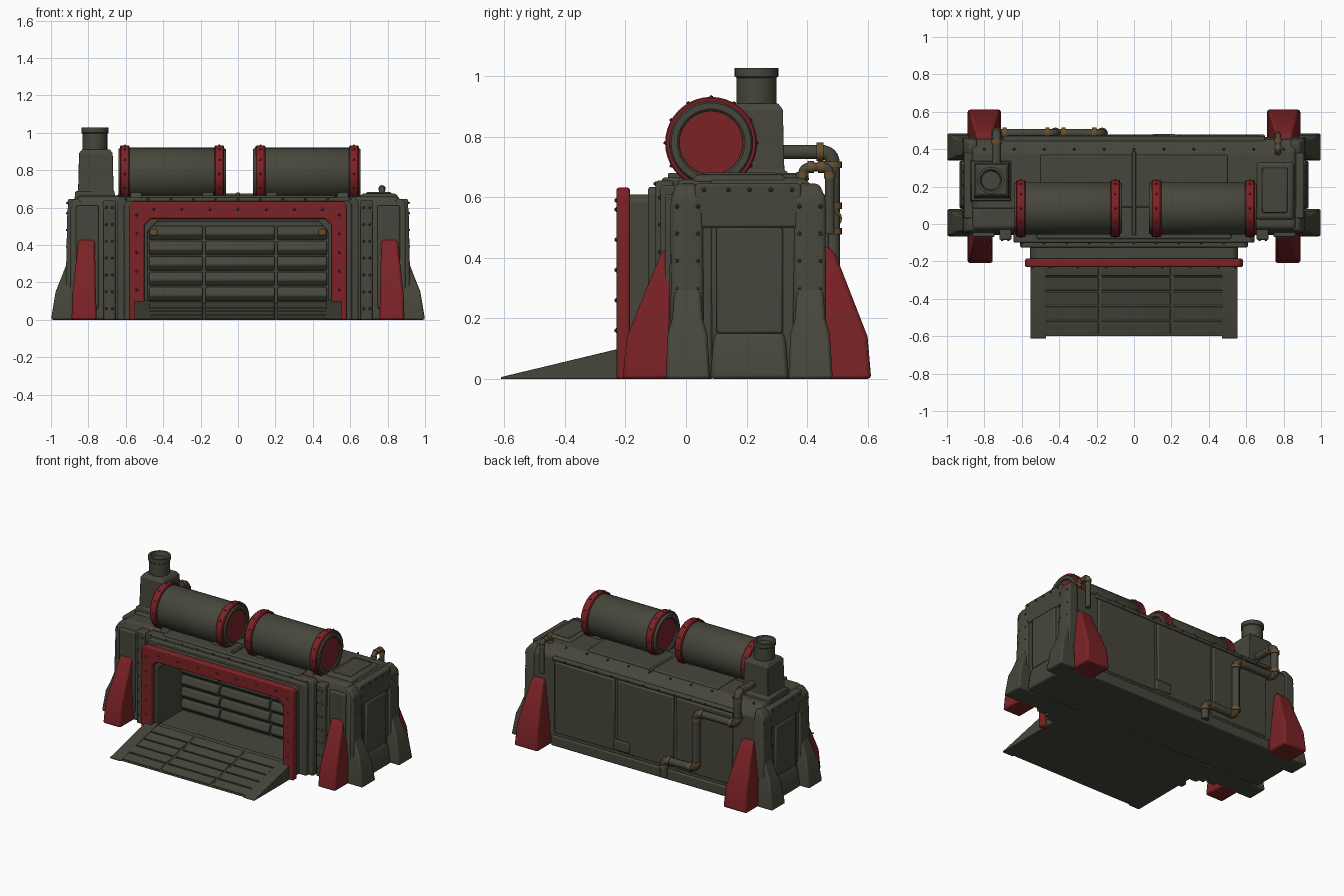
import bpy, bmesh, math
from mathutils import Vector, Matrix

if "Cube" in bpy.data.objects:
    bpy.data.objects.remove(bpy.data.objects["Cube"])

def material(name, col):
    m = bpy.data.materials.new(name)
    m.diffuse_color = (*col, 1)
    m.use_nodes = True
    m.node_tree.nodes["Principled BSDF"].inputs["Base Color"].default_value = m.diffuse_color
    return m

OLIVE = material("olive_metal", (0.062, 0.062, 0.045))
RED = material("red_paint", (0.2, 0.016, 0.019))
BRASS = material("brown_brass", (0.14, 0.08, 0.03))

def finish(name, bm, mat, bevel=0.0, smooth=True):
    bmesh.ops.recalc_face_normals(bm, faces=bm.faces)
    me = bpy.data.meshes.new(name)
    bm.to_mesh(me)
    bm.free()
    ob = bpy.data.objects.new(name, me)
    bpy.context.collection.objects.link(ob)
    me.materials.append(mat)
    if bevel:
        b = ob.modifiers.new("bevel", 'BEVEL')
        b.width, b.segments, b.limit_method = bevel, 2, 'ANGLE'
    if smooth:
        bpy.ops.object.select_all(action='DESELECT')
        ob.select_set(True)
        bpy.context.view_layer.objects.active = ob
        bpy.ops.object.shade_smooth_by_angle(angle=math.radians(35))
    return ob

def skin(bm, rings, caps=True):
    rows = [[bm.verts.new(p) for p in r] for r in rings]
    n = len(rows[0])
    for a, b in zip(rows, rows[1:]):
        for i in range(n):
            bm.faces.new((a[i], a[(i + 1) % n], b[(i + 1) % n], b[i]))
    if caps:
        bm.faces.new(rows[0])
        bm.faces.new(rows[-1])

def stack(name, rings, mat, bevel=0.012):
    """Loft of rectangles (z, x0, x1, y0, y1)."""
    bm = bmesh.new()
    skin(bm, [[(a, c, z), (b, c, z), (b, d, z), (a, d, z)] for z, a, b, c, d in rings])
    return finish(name, bm, mat, bevel)

def box(name, x0, x1, y0, y1, z0, z1, mat=OLIVE, bevel=0.008):
    return stack(name, [(z0, x0, x1, y0, y1), (z1, x0, x1, y0, y1)], mat, bevel)

def arch(name, ox, oz, ix, iz, ch, y0, y1, mat, bevel=0.008):
    """Gate-shaped outline with chamfered inner corners, extruded along y."""
    half = [(ix, 0), (ix, iz - ch), (ix - ch, iz)]
    out = [(-ox, 0), (-ox, oz - .02), (-ox + .02, oz), (ox - .02, oz), (ox, oz - .02), (ox, 0)]
    pts = out + half + [(-x, z) for x, z in reversed(half)]
    bm = bmesh.new()
    skin(bm, [[(x, y, z) for x, z in pts] for y in (y0, y1)])
    return finish(name, bm, mat, bevel)

def lathe(name, profile, origin, axis, mat, n=32):
    """Profile of (distance along axis, radius) spun about the axis."""
    rot = Vector((0, 0, 1)).rotation_difference(Vector(axis)).to_matrix()
    bm = bmesh.new()
    skin(bm, [[Vector(origin) + rot @ Vector((r * math.cos(t), r * math.sin(t), h))
               for t in (2 * math.pi * i / n for i in range(n))] for h, r in profile])
    return finish(name, bm, mat)

def pipe(name, pts, r):
    """Pipe with rounded elbows and brass collars beside each elbow."""
    pts = [Vector(p) for p in pts]
    path = [pts[0]]
    for a, b, c in zip(pts, pts[1:], pts[2:]):
        d0, d1 = (b - a).normalized(), (c - b).normalized()
        p, q = b - d0 * r * 1.7, b + d1 * r * 1.7
        for i in range(7):
            t = i / 6
            path.append(p * (1 - t) ** 2 + b * 2 * t * (1 - t) + q * t * t)
        for s, d in ((p, d0), (q, d1)):
            lathe(name + "_collar", [(-.011, r), (-.011, r * 1.22), (.011, r * 1.22), (.011, r)], s, d, BRASS, 16)
    path.append(pts[-1])
    cu = bpy.data.curves.new(name, 'CURVE')
    cu.dimensions, cu.bevel_depth, cu.bevel_resolution, cu.use_fill_caps = '3D', r, 3, True
    sp = cu.splines.new('POLY')
    sp.points.add(len(path) - 1)
    for k, p in zip(sp.points, path):
        k.co = (*p, 1)
    ob = bpy.data.objects.new(name, cu)
    bpy.context.collection.objects.link(ob)
    cu.materials.append(OLIVE)
    bpy.ops.object.select_all(action='DESELECT')
    ob.select_set(True)
    bpy.context.view_layer.objects.active = ob
    bpy.ops.object.convert(target='MESH')

# main hull
stack("rear_hull", [(0, -.9, .9, .08, .465), (.6, -.9, .9, .08, .455), (.665, -.85, .85, .08, .39)], OLIVE)
box("lintel", -.52, .52, -.08, .09, .53, .665)
box("roof_panel", -.5, .5, .09, .37, .655, .675)
box("roof_seam", -.01, .01, -.06, .39, .66, .68, bevel=.004)
box("gate_floor", -.52, .52, -.2, .09, 0, .09)
arch("gate_surround", .645, .655, .5, .54, .05, -.1, -.04, OLIVE)
arch("gate_surround_step", .61, .635, .5, .54, .05, -.125, -.09, OLIVE)
arch("gate_tunnel", .555, .61, .48, .525, .05, -.2, .085, OLIVE)
arch("gate_red_frame", .582, .632, .5, .54, .035, -.23, -.185, RED)

for s in (-1, 1):
    def side(name, rings, mat=OLIVE, bevel=.012):
        return stack(name, [(z, *sorted((s * a, s * b)), c, d) for z, a, b, c, d in rings], mat, bevel)
    def sbox(name, x0, x1, y0, y1, z0, z1, mat=OLIVE):
        return side(name, [(z0, x0, x1, y0, y1), (z1, x0, x1, y0, y1)], mat, .008)
    # wing beside the gate
    side("front_wing", [(0, .5, .9, -.06, .09), (.6, .5, .9, -.05, .09), (.66, .5, .85, -.02, .09)])
    sbox("wing_post", .655, .72, -.085, 0, 0, .64)
    sbox("wing_panel", .745, .865, -.07, 0, .06, .61)
    # end wall panels and corner posts
    sbox("end_lower_panel", .85, .915, .1, .32, .15, .5)
    sbox("end_upper_panel", .83, .91, .03, .38, .5, .645)
    side("end_skirt", [(0, .85, .935, .08, .34), (.12, .85, .925, .09, .33), (.16, .85, .905, .1, .32)])
    for yc in (.005, .41):
        side("corner_post", [(0, .84, .925, yc - .06, yc + .055), (.6, .84, .912, yc - .05, yc + .05),
                             (.645, .84, .88, yc - .04, yc + .03)])
        side("corner_foot", [(0, .88, 1.0, yc - .072, yc + .075), (.15, .88, .975, yc - .065, yc + .065),
                             (.2, .88, .955, yc - .05, yc + .05), (.34, .88, .9, yc - .04, yc + .04)], OLIVE, .02)
    # red buttresses
    side("front_red_buttress", [(0, .755, .89, -.21, -.04), (.14, .76, .885, -.195, -.04),
                                (.41, .765, .855, -.085, -.04), (.435, .77, .85, -.065, -.04)], RED)
    side("rear_red_buttress", [(0, .71, .89, .44, .612), (.14, .72, .88, .6, .44)[:3] + (.44, .6),
                               (.41, .755, .85, .44, .495), (.435, .76, .845, .44, .475)], RED)
    # brass fittings in the gate
    box("gate_fitting", s * .45 - .02, s * .45 + .02, .03, .08, .45, .485, BRASS)

# gate interior slats and ramp slats
stack("ramp", [(0, -.5, .5, -.6, -.17), (.002, -.5, .5, -.6, -.17), (.095, -.5, .5, -.19, -.17)], OLIVE, 0)
slope = math.atan2(.095, .41)
for c0, c1 in ((-.475, -.19), (-.175, .195), (.21, .475)):
    for i in range(5):
        z = .1 + i * .082
        stack("gate_slat", [(z, c0, c1, .07, .1), (z + .03, c0, c1, .045, .1), (z + .074, c0, c1, .06, .1)], OLIVE, .006)
        ob = box("ramp_slat", c0, c1, .012 + i * .08, .084 + i * .08, -.002, .006, bevel=.003)
        ob.matrix_world = Matrix.Translation((0, -.6, .002)) @ Matrix.Rotation(slope, 4, 'X')
for s in (-1, 1):
    a, b = sorted((s * .47, s * .553))
    stack("ramp_rail", [(0, a, b, -.612, -.17), (.006, a, b, -.612, -.17), (.105, a, b, -.2, -.17)], OLIVE, .003)

# roof drums with red bands
for x0, x1, bands in ((-.64, -.065, (-.605, -.1)), (.08, .655, (.12, .62))):
    L = x1 - x0
    lathe("roof_drum", [(.035, .001), (.03, .1), (.005, .106), (0, .112), (0, .132), (.012, .14), (L - .012, .14),
                        (L, .132), (L, .112), (L - .005, .106), (L - .03, .1), (L - .035, .001)],
          (x0, .083, .78), (1, 0, 0), OLIVE, 40)
    for b in bands:
        lathe("drum_red_band", [(-.026, .138), (-.026, .147), (-.02, .152), (.02, .152), (.026, .147), (.026, .138)],
              (b, .083, .78), (1, 0, 0), RED, 40)
        m = b + (.06 if b == bands[0] else -.06)
        stack("drum_saddle", [(.64, m - .035, m + .035, -.03, .196), (.72, m - .02, m + .02, .0, .166)], OLIVE, .006)

# chimney
stack("chimney_base", [(.64, -.875, -.655, .12, .34), (.685, -.87, -.66, .125, .335), (.69, -.855, -.665, .14, .325),
                       (.89, -.85, -.67, .145, .32), (.91, -.835, -.685, .16, .305)], OLIVE, .018)
lathe("chimney_stack", [(0, .066), (.095, .066), (.1, .072), (.128, .072), (.128, .058), (.1, .05), (.1, .001)],
      (-.765, .233, .9), (0, 0, 1), OLIVE)

# pipework
pipe("exhaust_pipe", [(-.735, .3, .75), (-.735, .485, .75), (-.735, .485, .53), (-.42, .485, .53),
                      (-.42, .485, .14), (-.17, .485, .14), (-.17, .485, .02)], .025)
pipe("small_pipe", [(.77, .385, .64), (.77, .385, .7), (.77, .475, .7), (.77, .475, .48)], .016)

# roof hatch and rear wall panels
stack("roof_hatch", [(.65, .65, .86, .02, .335), (.675, .66, .845, .03, .325)], OLIVE)
box("hatch_plate", .685, .82, .06, .3, .67, .682)
for x0, x1 in ((-.68, -.25), (-.23, .2), (.22, .68)):
    box("rear_panel", x0, x1, .44, .472, .09, .58)
box("rear_sill", -.7, .7, .44, .478, 0, .07)
box("rear_vent", .1, .22, .45, .482, .1, .17)
box("rear_rail", -.7, .7, .43, .47, .585, .61)

# rivets along edges and bands
spots = []
for s in (-1, 1):
    spots += [(s * x, -.085, .06 + i * .09) for x in (.672, .705) for i in range(7)]
    spots += [(s * .542, -.23, .06 + i * .1) for i in range(6)]
    spots += [(s * .913, y, .3 + i * .09) for y in (-.03, .04, .375, .445) for i in range(4)]
    spots += [(s * .912, y, .625) for y in (.06, .14, .21, .28, .35)]
spots += [(-.45 + i * .15, -.23, .59) for i in range(7)]
spots += [(-.6 + i * .12, -.1, .645) for i in range(11)]
spots += [(-.6 + i * .12, .47, .598) for i in range(11)]
spots += [(-.8 + i * .16, .4, .662) for i in range(11)]
bm = bmesh.new()
for p in spots:
    bmesh.ops.create_icosphere(bm, subdivisions=1, radius=.008, matrix=Matrix.Translation(p))
finish("rivets", bm, OLIVE)
bm = bmesh.new()
for b in (-.605, -.1, .12, .62):
    for k in range(12):
        t = math.tau * k / 12
        bmesh.ops.create_icosphere(bm, subdivisions=1, radius=.007, matrix=Matrix.Translation(
            (b, .083 + .151 * math.cos(t), .78 + .151 * math.sin(t))))
finish("band_rivets", bm, RED)
